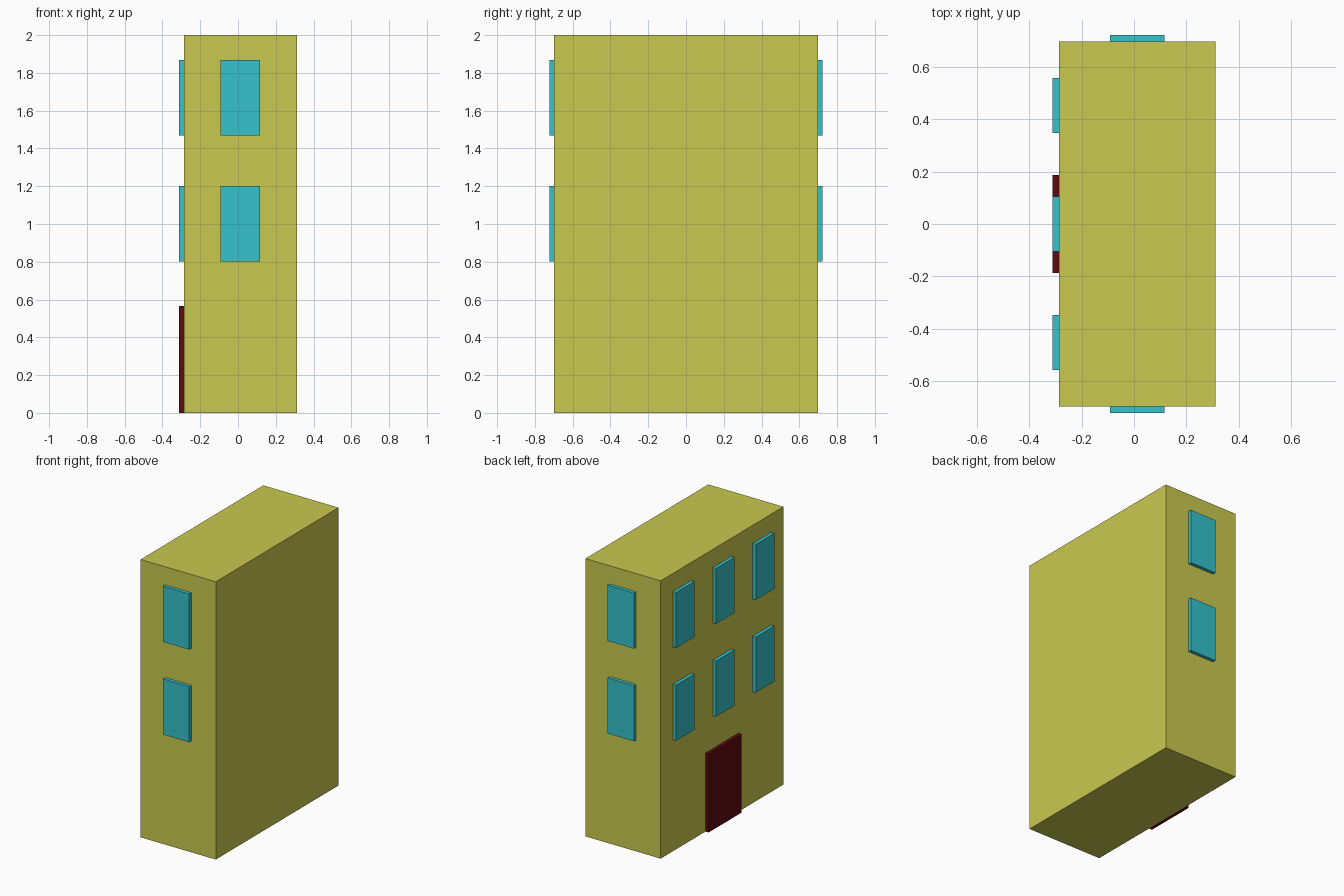
import bpy
import bmesh
from mathutils import Vector

cube = bpy.data.objects.get("Cube")
if cube:
    bpy.data.objects.remove(cube, do_unlink=True)


def material(name, rgb):
    mat = bpy.data.materials.new(name)
    mat.use_nodes = True
    mat.diffuse_color = (*rgb, 1)
    mat.node_tree.nodes["Principled BSDF"].inputs["Base Color"].default_value = (*rgb, 1)
    return mat


def box(name, low, high, mat):
    low, high = Vector(low), Vector(high)
    bm = bmesh.new()
    bmesh.ops.create_cube(bm, size=1)
    for v in bm.verts:
        v.co = (low + high) / 2 + v.co * (high - low)
    mesh = bpy.data.meshes.new(name)
    bm.to_mesh(mesh)
    bm.free()
    mesh.materials.append(mat)
    obj = bpy.data.objects.new(name, mesh)
    bpy.context.collection.objects.link(obj)
    return obj


wall = material("mustard wall", (0.584, 0.584, 0.08))
glass = material("cyan glass", (0.036, 0.539, 0.604))
wood = material("dark red door", (0.115, 0.003, 0.005))

# Main block
LEFT, RIGHT, END = -0.287, 0.312, 0.698
MID = (LEFT + RIGHT) / 2
DEPTH = 0.025
box("building_body", (LEFT, -END, 0), (RIGHT, END, 2), wall)

# Door on the long side
box("door", (LEFT - DEPTH, -0.188, 0), (LEFT, 0.188, 0.565), wood)

# Two floors of windows: three on the long side, one on each end
HALF, HEIGHT = 0.105, 0.4
for floor, z in (("lower", 0.802), ("upper", 1.469)):
    for place, y in (("front", -0.454), ("middle", 0), ("back", 0.454)):
        box(f"{floor}_side_window_{place}", (LEFT - DEPTH, y - HALF, z),
            (LEFT, y + HALF, z + HEIGHT), glass)
    for place, y in (("front", -END - DEPTH), ("back", END)):
        box(f"{floor}_{place}_window", (MID - HALF, y, z),
            (MID + HALF, y + DEPTH, z + HEIGHT), glass)
